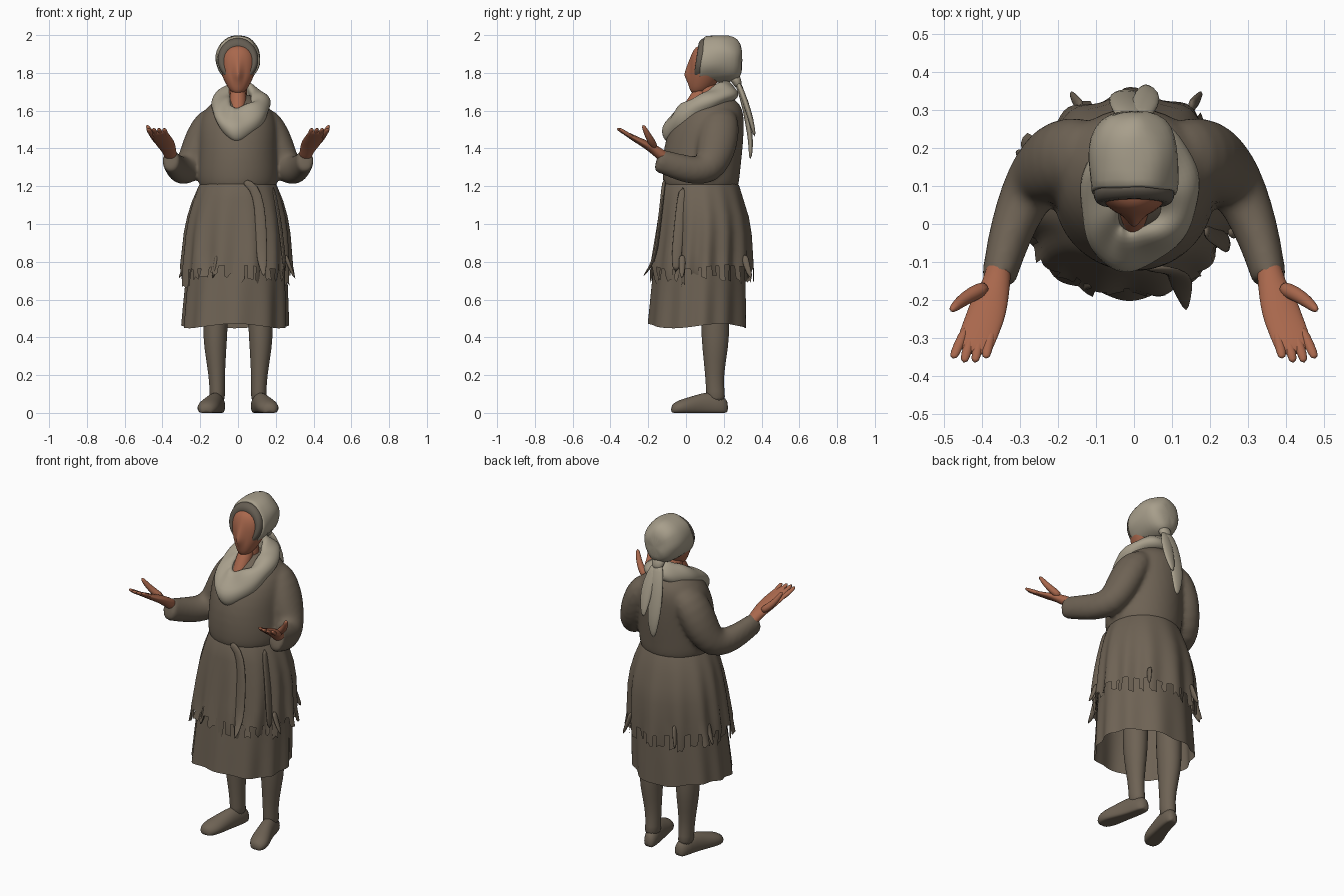
import bpy, bmesh, math, random
from mathutils import Vector

random.seed(4)
if "Cube" in bpy.data.objects:
    bpy.data.objects.remove(bpy.data.objects["Cube"])


def material(name, rgb):
    m = bpy.data.materials.new(name)
    m.use_nodes = True
    m.diffuse_color = (*rgb, 1)
    m.node_tree.nodes["Principled BSDF"].inputs["Base Color"].default_value = (*rgb, 1)
    return m


CLOTH = material("brown cloth", (0.155, 0.123, 0.089))
LINEN = material("pale linen", (0.39, 0.345, 0.26))
SKIN = material("skin", (0.395, 0.137, 0.073))
HAIR = material("grey hair", (0.13, 0.11, 0.085))

X, Y, Z = Vector((1, 0, 0)), Vector((0, 1, 0)), Vector((0, 0, 1))


def finish(name, bm, mat, sub):
    bmesh.ops.recalc_face_normals(bm, faces=bm.faces)
    me = bpy.data.meshes.new(name)
    bm.to_mesh(me)
    bm.free()
    me.materials.append(mat)
    for p in me.polygons:
        p.use_smooth = True
    ob = bpy.data.objects.new(name, me)
    bpy.context.collection.objects.link(ob)
    if sub:
        mod = ob.modifiers.new("Smooth", "SUBSURF")
        mod.levels = mod.render_levels = sub
    return ob


def ring(c, u, v, ru, rv, n=20):
    angles = [math.tau * i / n for i in range(n)]
    return [Vector(c) + u * ru * math.cos(a) + v * rv * math.sin(a) for a in angles]


def skin_rings(rings, closed=False, caps=True):
    """Bridge a list of point rings into a bmesh."""
    bm = bmesh.new()
    rows = [[bm.verts.new(p) for p in r] for r in rings]
    n = len(rows[0])
    pairs = list(zip(rows, rows[1:])) + ([(rows[-1], rows[0])] if closed else [])
    for a, b in pairs:
        for i in range(n):
            j = (i + 1) % n
            bm.faces.new((a[i], a[j], b[j], b[i]))
    if caps and not closed:
        bm.faces.new(rows[0])
        bm.faces.new(rows[-1])
    return bm, rows


def tube(name, pts, mat, n=12, sub=1):
    """Elliptical tube; each point is x, y, z, half width, half thickness."""
    pos = [Vector(p[:3]) for p in pts]
    rings = []
    for i, p in enumerate(pts):
        t = (pos[min(i + 1, len(pos) - 1)] - pos[max(i - 1, 0)]).normalized()
        u = (X - t * X.dot(t)).normalized()
        rings.append(ring(pos[i], u, t.cross(u), p[3], p[-1], n))
    return finish(name, skin_rings(rings)[0], mat, sub)


def stack(name, sections, mat, n=28):
    """Horizontal ellipses: z, y centre, x radius, y radius."""
    rings = [ring((0, cy, z), X, Y, rx, ry, n) for z, cy, rx, ry in sections]
    return finish(name, skin_rings(rings)[0], mat, 1)


def skirt(name, sections, folds, depth, lean, fringe=False):
    """Open pleated skirt whose folds deepen towards the hem."""
    n, rings = 120, []
    top, low = sections[0][0], sections[-1][0]
    for z, cy, rx, ry in sections:
        t = (top - z) / (top - low)
        row = []
        for i in range(n):
            a = math.tau * i / n
            f = math.sin(folds * a + 1.2 * math.sin(2 * a)) + 0.5 * math.sin(5 * a + 1)
            k = 1 + depth * t * f
            row.append(Vector((rx * k * math.cos(a) - lean * t, cy + ry * k * math.sin(a),
                               z + 0.012 * t * math.sin(3 * a))))
        rings.append(row)
    bm, rows = skin_rings(rings, caps=False)
    if fringe:  # ragged tabs hanging below the hem
        hem, i = rows[-1], 0
        while i < n - 2:
            w = random.choice((2, 3, 3))
            drop, flare = random.uniform(0.03, 0.085), random.uniform(0.95, 1.07)
            ends = []
            for v in hem[i:i + w + 1]:
                q = Vector((v.co.x * flare, 0.08 + (v.co.y - 0.08) * flare, v.co.z - drop))
                ends.append(bm.verts.new(q + Z * random.uniform(-0.015, 0.015)))
            for k in range(len(ends) - 1):
                bm.faces.new((hem[i + k], hem[i + k + 1], ends[k + 1], ends[k]))
            i += w + random.choice((1, 2))
    return finish(name, bm, CLOTH, 0)


# Dress: bodice, fringed overskirt and longer underskirt
bodice = stack("bodice", [(1.16, .08, .19, .185), (1.21, .08, .21, .202), (1.28, .08, .215, .208),
                          (1.4, .09, .208, .212), (1.5, .108, .21, .2), (1.58, .13, .195, .178),
                          (1.635, .145, .15, .145), (1.67, .145, .095, .1), (1.69, .14, .05, .06)],
               CLOTH)
skirt("overskirt", [(1.23, .08, .19, .185), (1.2, .08, .208, .202), (1.12, .085, .24, .22),
                    (1.04, .09, .262, .238), (.95, .09, .276, .25), (.86, .085, .282, .258),
                    (.77, .08, .288, .265)], 13, .042, .012, fringe=True)
skirt("underskirt", [(.95, .08, .25, .23), (.8, .075, .262, .24), (.68, .07, .268, .248),
                     (.56, .065, .274, .253), (.46, .06, .278, .257)], 11, .03, .018)

# Sash ends and torn scraps at the overskirt hem
tube("sash_front", [(.03, -.115, 1.225, .02, .01), (.085, -.12, 1.2, .026, .01),
                    (.116, -.13, 1.1, .028, .01), (.122, -.147, .95, .032, .01),
                    (.127, -.165, .8, .03, .01), (.138, -.23, .72, .005, .004)], CLOTH)
tube("sash_side", [(.185, -.015, 1.2, .01, .025), (.215, -.03, 1.05, .01, .028),
                   (.235, -.045, .9, .01, .028), (.25, -.055, .74, .01, .026)], CLOTH)
for x, y in ((-.28, .17), (.27, -.02), (-.12, -.15), (-.15, .31), (.16, .31)):
    tube("torn_scrap", [(x * .93, y, .84, .012, .02), (x, y * 1.03, .78, .012, .02),
                        (x * 1.12, y * 1.12, .71, .006, .01)], CLOTH, 8)

# Limbs, mirrored
sleeves = []
for s, side in ((1, "left"), (-1, "right")):
    def limb(part, pts, mat, n=16):
        return tube(side + "_" + part, [(s * p[0], *p[1:]) for p in pts], mat, n)

    sleeves.append(limb("sleeve", [(.09, .17, 1.58, .06, .09), (.145, .18, 1.54, .09, .105),
                                   (.195, .17, 1.45, .09, .11), (.228, .15, 1.36, .085, .102),
                                   (.262, .115, 1.288, .08, .09), (.302, .04, 1.28, .066, .078),
                                   (.334, -.05, 1.305, .055, .07), (.357, -.145, 1.337, .046, .063),
                                   (.358, -.155, 1.34, .046, .063)], CLOTH, 20))
    limb("palm", [(.353, -.09, 1.335, .034, .034), (.362, -.16, 1.388, .036, .028),
                  (.38, -.205, 1.418, .05, .023), (.393, -.25, 1.44, .052, .018),
                  (.412, -.295, 1.466, .051, .014), (.427, -.345, 1.493, .049, .009)], SKIN)
    for i in range(4):
        k = i - 1.5
        limb("finger_%d" % (i + 1), [(.405 + .023 * k, -.27, 1.452, .014),
                                     (.424 + .026 * k, -.32, 1.48, .015, .012),
                                     (.435 + .029 * k, -.37 + .006 * k * k, 1.508, .013, .009)],
             SKIN, 8)
    limb("thumb", [(.385, -.165, 1.405, .022), (.428, -.185, 1.44, .021),
                   (.458, -.205, 1.475, .017), (.484, -.23, 1.527, .01)], SKIN, 10)
    limb("leg", [(.115, .15, .85, .075), (.12, .155, .45, .067, .077),
                 (.121, .155, .35, .061, .071), (.112, .15, .2, .043, .049),
                 (.11, .155, .11, .041, .049), (.11, .16, .05, .043, .053)], CLOTH)
    # Flat-soled shoe turned slightly outwards
    rings = []
    for x, y, w, h in [(.1, .224, .022, .06), (.104, .195, .041, .09), (.117, .12, .043, .115),
                       (.14, .045, .052, .09), (.157, -.015, .06, .074),
                       (.165, -.055, .05, .058), (.168, -.08, .025, .038)]:
        r = ring((s * x, y, h * .4), X, Z, w, h * .62)
        for p in r:
            p.z = max(p.z, 0)
        rings.append(r)
    finish(side + "_shoe", skin_rings(rings)[0], CLOTH, 1)

# Fuse bodice and sleeves into one seamless garment
bpy.ops.object.select_all(action="DESELECT")
for ob in sleeves + [bodice]:
    ob.select_set(True)
bpy.context.view_layer.objects.active = bodice
bpy.ops.object.join()
fuse = bodice.modifiers.new("Fuse", "REMESH")
fuse.mode, fuse.voxel_size, fuse.use_smooth_shade = "VOXEL", 0.012, True
relax = bodice.modifiers.new("Relax", "SMOOTH")
relax.factor, relax.iterations = 0.5, 8

# Head
tube("neck", [(0, .13, 1.58, .055), (0, .115, 1.66, .05), (0, .115, 1.78, .052)], SKIN)
tube("throat", [(0, .1, 1.73, .042), (0, .06, 1.66, .046), (0, .02, 1.6, .045),
                (0, -.02, 1.55, .035)], SKIN)
face = stack("face", [(1.688, .062, .022, .03), (1.71, .075, .046, .055), (1.75, .092, .068, .077),
                      (1.775, .098, .08, .082), (1.795, .102, .088, .085), (1.82, .105, .094, .087),
                      (1.865, .108, .097, .087), (1.905, .114, .09, .083), (1.935, .12, .068, .072),
                      (1.95, .13, .035, .05)], SKIN, 48)
for v in face.data.vertices:  # nose ridge
    if v.co.y < .06:
        rise = .05 if v.co.z < 1.795 else .09
        v.co.y -= .034 * max(0, 1 - abs(v.co.x) / .03) * max(0, 1 - abs(v.co.z - 1.79) / rise)


def along_y(name, sections, mat, lump):
    rings = []
    for y, cz, rx, rz in sections:
        r = ring((0, y, cz), X, Z, rx, rz, 18)
        for p in r:
            p.y += .15 * (p.z - cz) if y < .1 else 0  # slope the front edge back
            p += Vector([random.uniform(-lump, lump) for _ in range(3)])
        rings.append(r)
    finish(name, skin_rings(rings)[0], mat, 1)


along_y("hair", [(.062, 1.862, .066, .06), (.05, 1.865, .084, .086),
                 (.056, 1.868, .104, .108), (.08, 1.87, .111, .12), (.11, 1.87, .108, .116)],
        HAIR, 0)
along_y("headscarf", [(.095, 1.87, .1, .11), (.074, 1.87, .114, .123), (.11, 1.873, .118, .128),
                      (.17, 1.876, .119, .128), (.23, 1.876, .114, .126),
                      (.278, 1.872, .09, .108), (.298, 1.865, .045, .06)], LINEN, .007)
tube("headscarf_knot", [(0, .24, 1.79, .035), (0, .268, 1.765, .042, .028),
                        (0, .28, 1.72, .03, .02)], LINEN)
tube("headscarf_tail_long", [(0, .265, 1.77, .035, .018), (-.012, .305, 1.67, .05, .018),
                             (-.025, .33, 1.53, .046, .016), (-.02, .345, 1.43, .038, .014),
                             (-.02, .34, 1.34, .012, .008)], LINEN)
tube("headscarf_tail_short", [(.01, .27, 1.76, .025, .015), (.03, .315, 1.65, .04, .016),
                              (.035, .345, 1.55, .035, .015), (.03, .365, 1.46, .01, .007)], LINEN)

# Draped neck scarf: a tilted loop that dips to a point in front
rings = []
for i in range(40):
    a = math.tau * i / 40
    out = Vector((math.cos(a), math.sin(a), 0))
    front = max(0, -math.sin(a)) ** 3
    c = Vector((.015 + .1 * out.x - .035 * front, .08 + .14 * out.y - .006 * front,
                1.63 + .072 * out.y - .04 * front))
    r = []
    for k in range(14):
        b = math.tau * k / 14
        fold = 1 + .13 * math.sin(3 * b + 2 * a) + .07 * math.sin(7 * a + b)
        height = .065 + .028 * front - .01 * max(0, out.y)
        lean = (.022 + .03 * front) * max(0, math.sin(b)) - .01  # upper rim falls inwards
        r.append(c + out * (.05 * math.cos(b) * fold - lean)
                 + Z * height * math.sin(b) * fold)
    rings.append(r)
finish("neck_scarf", skin_rings(rings, closed=True)[0], LINEN, 1)
